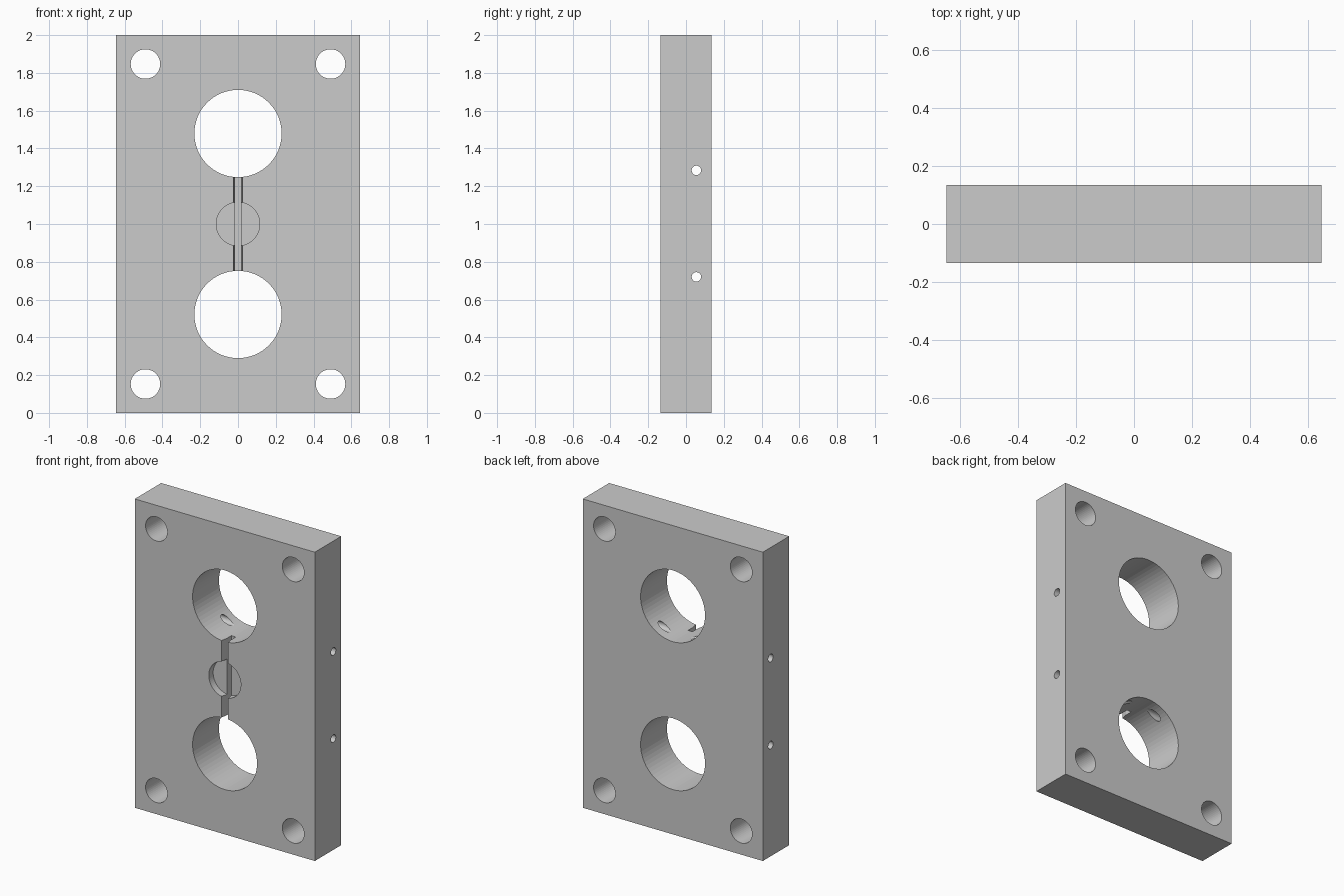
import bpy, bmesh, math
from mathutils import Matrix

if "Cube" in bpy.data.objects:
    bpy.data.objects.remove(bpy.data.objects["Cube"])

W, D, H = 1.29, 0.27, 2.0


def make_object(name, bm):
    bmesh.ops.recalc_face_normals(bm, faces=bm.faces)
    mesh = bpy.data.meshes.new(name)
    bm.to_mesh(mesh)
    bm.free()
    obj = bpy.data.objects.new(name, mesh)
    bpy.context.collection.objects.link(obj)
    return obj


def drill(name, axis, centre, radius, length, sides):
    bm = bmesh.new()
    turn = Matrix.Rotation(math.pi / 2, 4, 'X' if axis == 'Y' else 'Y')
    bmesh.ops.create_cone(bm, cap_ends=True, segments=sides, radius1=radius,
                          radius2=radius, depth=length,
                          matrix=Matrix.Translation(centre) @ turn)
    return make_object(name, bm)


def groove(name, profile, z0, z1):
    bm = bmesh.new()
    face = bm.faces.new([bm.verts.new((x, y, z0)) for x, y in profile])
    ext = bmesh.ops.extrude_face_region(bm, geom=[face])
    verts = [g for g in ext["geom"] if isinstance(g, bmesh.types.BMVert)]
    bmesh.ops.translate(bm, verts=verts, vec=(0, 0, z1 - z0))
    return make_object(name, bm)


# Rectangular plate
bm = bmesh.new()
bmesh.ops.create_cube(bm, size=1, matrix=Matrix.Translation((0, 0, H / 2))
                      @ Matrix.Diagonal((W, D, H, 1)))
plate = make_object("plate", bm)

cutters = []
for s in (-1, 1):
    # Large bores and small cross holes running through the sides
    cutters.append(drill("bore_cutter", 'Y', (0, 0, 1 + s * 0.479), 0.231, 0.6, 64))
    cutters.append(drill("cross_hole_cutter", 'X', (0, 0.055, 1.002 + s * 0.282),
                         0.025, 1.6, 32))
    # Corner mounting holes
    for t in (-1, 1):
        cutters.append(drill("corner_hole_cutter", 'Y', (t * 0.49, 0, 1 + s * 0.847),
                             0.078, 0.6, 48))

# Shallow round recess in the front
front = -D / 2
cutters.append(drill("recess_cutter", 'Y', (0, front - 0.055, 1), 0.115, 0.2, 64))

# Narrowing slot that joins the two bores
half = [(0.0245, -0.02), (0.0245, 0), (0.016, 0.04), (0.016, 0.09)]
profile = [(x, front + y) for x, y in half]
profile += [(-x, y) for x, y in reversed(profile)]
cutters.append(groove("slot_cutter", profile, 0.66, 1.34))

# Cut everything out of the plate
bpy.context.view_layer.objects.active = plate
for c in cutters:
    c.hide_render = True
    mod = plate.modifiers.new(c.name, 'BOOLEAN')
    mod.operation = 'DIFFERENCE'
    mod.solver = 'EXACT'
    mod.object = c
    bpy.ops.object.modifier_apply(modifier=mod.name)
    bpy.data.objects.remove(c, do_unlink=True)
